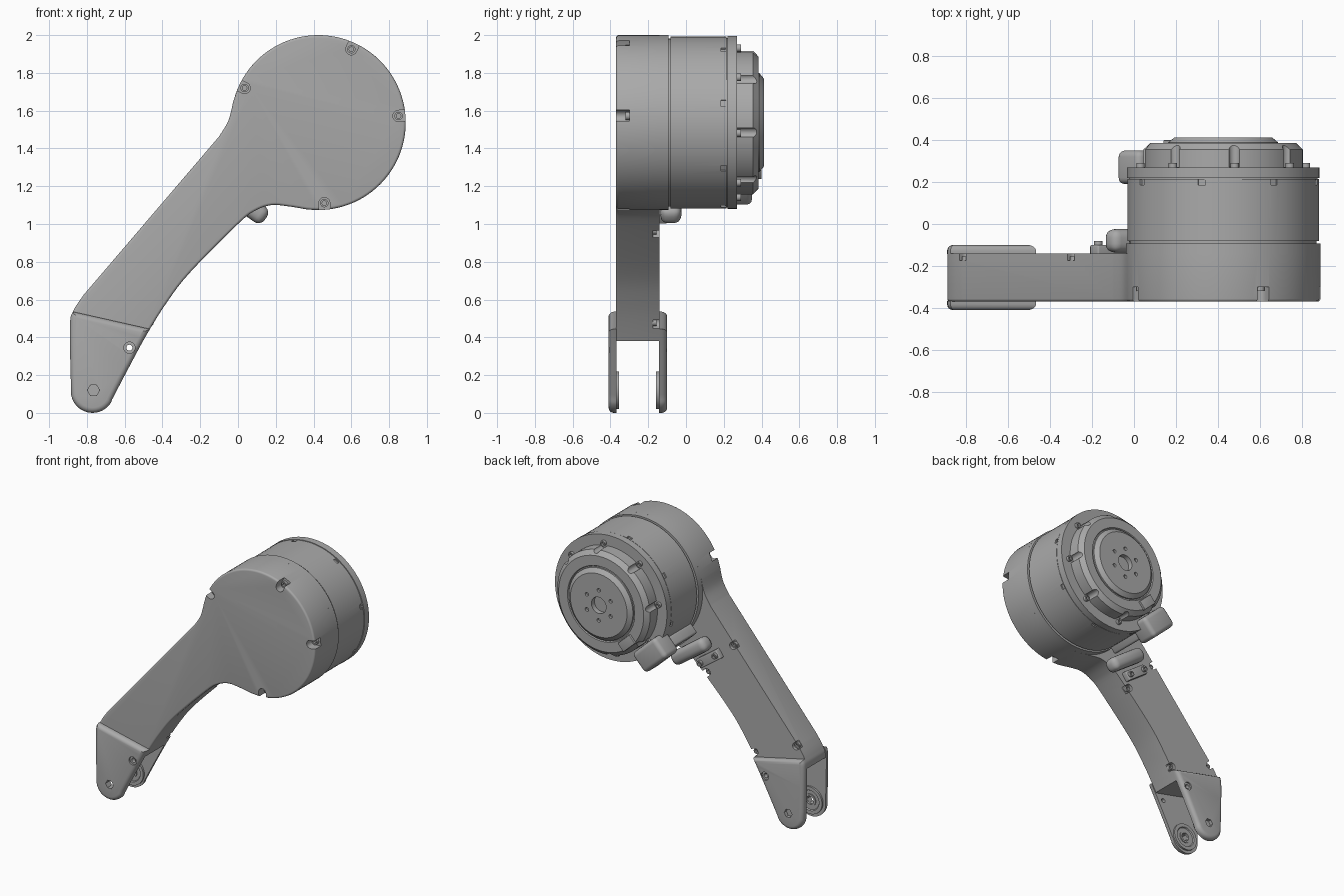
import bpy, bmesh
from math import cos, sin, pi, radians, atan2, degrees
from mathutils import Vector

if "Cube" in bpy.data.objects:
    bpy.data.objects.remove(bpy.data.objects["Cube"])

grey = bpy.data.materials.new("plain grey")
grey.use_nodes = True
grey.diffuse_color = (0.4, 0.4, 0.4, 1)
grey.node_tree.nodes["Principled BSDF"].inputs["Base Color"].default_value = (0.4, 0.4, 0.4, 1)

DX, DZ = 0.425, 1.537     # drum axis
FRONT, BACK = -0.37, -0.14  # arm body faces


# ---------- helpers: outlines live in the x-z plane, depth runs along y ----------
def arc(x, z, r, a0, a1, n):
    return [(x + r * cos(radians(a0 + (a1 - a0) * i / n)),
             z + r * sin(radians(a0 + (a1 - a0) * i / n))) for i in range(n + 1)]


def circle(x, z, r, n=24):
    return arc(x, z, r, 0, 360, n)[:-1]


def rect(x, z, w, h, deg):
    c, s = cos(radians(deg)), sin(radians(deg))
    return [(x + a * w / 2 * c - b * h / 2 * s, z + a * w / 2 * s + b * h / 2 * c)
            for a, b in ((-1, -1), (1, -1), (1, 1), (-1, 1))]


def slot(x, z, r, deg, reach=0.1):
    c, s = cos(radians(deg)) * reach, sin(radians(deg)) * reach
    half = arc(x, z, r, deg + 90, deg + 270, 10)
    return half + [(half[-1][0] + c, half[-1][1] + s), (half[0][0] + c, half[0][1] + s)]


def polar(r, deg):
    return DX + r * cos(radians(deg)), DZ + r * sin(radians(deg))


def smooth(pts, steps=5):
    out = []
    for i in range(len(pts) - 1):
        p = [Vector(pts[max(0, min(len(pts) - 1, i + k))]) for k in (-1, 0, 1, 2)]
        for j in range(steps):
            t = j / steps
            out.append(tuple(0.5 * (2 * p[1] + (p[2] - p[0]) * t
                       + (2 * p[0] - 5 * p[1] + 4 * p[2] - p[3]) * t * t
                       + (3 * p[1] - p[0] - 3 * p[2] + p[3]) * t ** 3)))
    return out + [tuple(pts[-1])]


def prism(bm, pts, y0, y1):
    a = [bm.verts.new((x, y0, z)) for x, z in pts]
    b = [bm.verts.new((x, y1, z)) for x, z in pts]
    bm.faces.new(a)
    bm.faces.new(b[::-1])
    for i in range(len(a)):
        j = (i + 1) % len(a)
        bm.faces.new((a[j], a[i], b[i], b[j]))
    bmesh.ops.recalc_face_normals(bm, faces=bm.faces)


def clip(bm, x, z, keep_above):
    # cut along the slanted line that separates the arm from the fork
    n = Vector((0.22, 0, 0.975)) * (-1 if keep_above else 1)
    cut = bmesh.ops.bisect_plane(bm, geom=bm.verts[:] + bm.edges[:] + bm.faces[:],
                                 plane_co=(x, 0, z), plane_no=n, clear_outer=True)
    edges = [e for e in cut["geom_cut"] if isinstance(e, bmesh.types.BMEdge)]
    bmesh.ops.contextual_create(bm, geom=edges)
    bmesh.ops.recalc_face_normals(bm, faces=bm.faces)


def round_rim(bm, y, width):
    edges = [e for e in bm.edges if all(abs(v.co.y - y) < 1e-4 for v in e.verts)]
    bmesh.ops.bevel(bm, geom=edges, offset=width, segments=4, profile=0.5, affect='EDGES')


def finish(name, bm, cuts=()):
    def add(label, data):
        me = bpy.data.meshes.new(label)
        data.to_mesh(me)
        data.free()
        ob = bpy.data.objects.new(label, me)
        bpy.context.collection.objects.link(ob)
        return ob
    ob = add(name, bm)
    ob.data.materials.append(grey)
    bpy.ops.object.select_all(action='DESELECT')
    bpy.context.view_layer.objects.active = ob
    ob.select_set(True)
    if cuts:
        tool = bmesh.new()
        for c in cuts:
            prism(tool, *c)
        cutter = add("cutter", tool)
        cutter.hide_render = True
        mod = ob.modifiers.new("cuts", 'BOOLEAN')
        mod.object, mod.operation, mod.solver = cutter, 'DIFFERENCE', 'EXACT'
        bpy.ops.object.modifier_apply(modifier=mod.name)
        bpy.data.objects.remove(cutter)
    bpy.ops.object.shade_smooth_by_angle(angle=radians(35))
    return ob


def lathe(name, x, z, profile, n=96, closed=False, cuts=()):
    bm = bmesh.new()
    rings = [[bm.verts.new((px, y, pz)) for px, pz in circle(x, z, r, n)] for r, y in profile]
    pairs = list(zip(rings, rings[1:])) + ([(rings[-1], rings[0])] if closed else [])
    for a, b in pairs:
        for i in range(n):
            j = (i + 1) % n
            bm.faces.new((a[i], a[j], b[j], b[i]))
    if not closed:
        bm.faces.new(rings[0])
        bm.faces.new(rings[-1])
    bmesh.ops.recalc_face_normals(bm, faces=bm.faces)
    return finish(name, bm, cuts)


def screw(name, x, z, y, out, r=0.022):
    # socket head standing on the surface y, facing along out (+1 back, -1 front)
    lathe(name, x, z, [(r, y - out * 0.005), (r, y + out * 0.02), (r * 0.55, y + out * 0.02),
                       (r * 0.55, y + out * 0.004)], n=16)


def soft_block(name, pts, y0, y1, width):
    bm = bmesh.new()
    prism(bm, pts, y0, y1)
    bmesh.ops.bevel(bm, geom=bm.edges[:], offset=width, segments=4, profile=0.5, affect='EDGES')
    finish(name, bm)


# ---------- outline shared by arm and fork ----------
under = smooth([(0.36, 1.078), (0.27, 1.093), (0.177, 1.1), (0.09, 1.07), (0, 1.0), (-0.257, 0.74),
                (-0.38, 0.58), (-0.48, 0.42), (-0.57, 0.255), (-0.667, 0.07)])
upper = smooth([(-0.885, 0.16), (-0.89, 0.46), (-0.872, 0.54), (-0.817, 0.625)])
neck = smooth([(-0.103, 1.46), (-0.052, 1.545), (-0.026, 1.645)])
outline = (arc(DX, DZ, 0.463, 160, -95, 70) + under
           + arc(-0.77, 0.115, 0.115, -30, -170, 14) + upper + neck)

# ---------- arm body with the front drum cover ----------
cover_screws = [(0.60, 1.925), (0.035, 1.72), (0.85, 1.572), (0.457, 1.11)]
back_screws = [(-0.80, 0.61, 139), (-0.285, 1.215, 139), (-0.075, 0.965, -42), (-0.465, 0.48, -33)]
cuts = [(slot(x, z, 0.03, degrees(atan2(z - DZ, x - DX))), -0.4, -0.30) for x, z in cover_screws]
cuts += [(slot(x, z, 0.026, a), -0.175, -0.12) for x, z, a in back_screws]
bm = bmesh.new()
prism(bm, outline, FRONT, BACK)
round_rim(bm, FRONT, 0.014)
clip(bm, -0.5, 0.38, True)
finish("arm", bm, cuts)
for x, z in cover_screws:
    screw("cover_screw", x, z, -0.30, -1)
for x, z, a in back_screws:
    screw("arm_screw", x, z, -0.175, 1, 0.02)

# ---------- fork plates with pivot bosses ----------
PX, PZ = -0.765, 0.12
bolt = (-0.575, 0.345)
hexagon = [circle(PX, PZ, 0.032, 6)]
for side, y_out, y_in in (("front", -0.41, -0.368), ("back", -0.10, -0.144)):
    lo, hi = min(y_out, y_in), max(y_out, y_in)
    bm = bmesh.new()
    prism(bm, outline, lo, hi)
    clip(bm, -0.87, 0.535, False)
    round_rim(bm, y_out, 0.028)
    hole = (-0.5, -0.3) if side == "front" else (-0.125, 0)
    finish(side + "_fork_plate", bm, [(hexagon[0], *hole), (circle(*bolt, 0.03), lo - 0.1, hi + 0.1)])
    s = 1 if side == "front" else -1
    lathe(side + "_pivot_boss", PX, PZ, [(0.1, y_in - s * 0.002), (0.1, y_in + s * 0.014),
          (0.075, y_in + s * 0.014), (0.07, y_in + s * 0.006), (0.045, y_in + s * 0.006),
          (0.045, y_in + s * 0.012), (0.03, y_in + s * 0.012), (0.03, y_in - s * 0.002)],
          n=40, closed=True)
    lathe(side + "_fork_bolt", *bolt, [(0.031, y_in), (0.031, y_out + s * 0.012),
          (0.016, y_out + s * 0.012), (0.016, y_in)], n=20, closed=True)

# ---------- drum: collar, motor and flange ----------
lathe("drum_collar", DX, DZ, [(0.463, BACK), (0.463, -0.092)])
notches = [(rect(*polar(0.465, 13 + 45 * k), 0.04, 0.035, 13 + 45 * k), 0.185, 0.211) for k in range(8)]
lathe("motor_housing", DX, DZ, [(0.444, -0.1), (0.444, -0.082), (0.456, -0.082), (0.456, 0.214)],
      cuts=notches)
lathe("motor_seam", DX, DZ, [(0.449, 0.21), (0.449, 0.222)])
lathe("rear_flange", DX, DZ, [(0.458, 0.219), (0.458, 0.27)])

# ---------- rear ring with scalloped edge, and output hub ----------
scallops = [(slot(*polar(0.385, 37 + 45 * k), 0.026, 37 + 45 * k), 0.2705, 0.5) for k in range(8)]
lathe("rear_ring", DX, DZ, [(0.38, 0.265), (0.38, 0.355), (0.348, 0.385), (0.275, 0.385),
      (0.27, 0.377), (0.2, 0.377)], cuts=scallops)
for k in range(8):
    screw("flange_screw", *polar(0.398, 37 + 45 * k), 0.27, 1, 0.02)
bolts = [(circle(*polar(0.112, 30 + 60 * k), 0.014, 12), 0.395, 0.5) for k in range(6)]
lathe("output_hub", DX, DZ, [(0.262, 0.37), (0.262, 0.388), (0.232, 0.413), (0.06, 0.413), (0.06, 0.37)],
      cuts=bolts)

# ---------- cable cover, conduit and clamp beside the drum ----------
A = 227
vx, vz = -sin(radians(A)), cos(radians(A))


def beside(r, along):
    x, z = polar(r, A)
    return x + vx * along, z + vz * along


soft_block("cable_cover", rect(*beside(0.47, -0.06), 0.16, 0.25, A), 0.19, 0.35, 0.03)
soft_block("cable_channel", rect(*beside(0.47, -0.06), 0.08, 0.17, A), -0.1, 0.22, 0.015)
soft_block("cable_conduit", rect(0.0125, 1.125, 0.33, 0.1, -35.6), -0.135, -0.025, 0.04)
soft_block("cable_clip", rect(*beside(0.315, 0), 0.07, 0.13, A), 0.37, 0.4, 0.004)
soft_block("clamp_plate", rect(-0.11, 1.085, 0.2, 0.07, -35.6), -0.15, -0.10, 0.008)
for x, z in ((-0.17, 1.128), (-0.05, 1.042)):
    screw("clamp_screw", x, z, -0.10, 1, 0.02)
